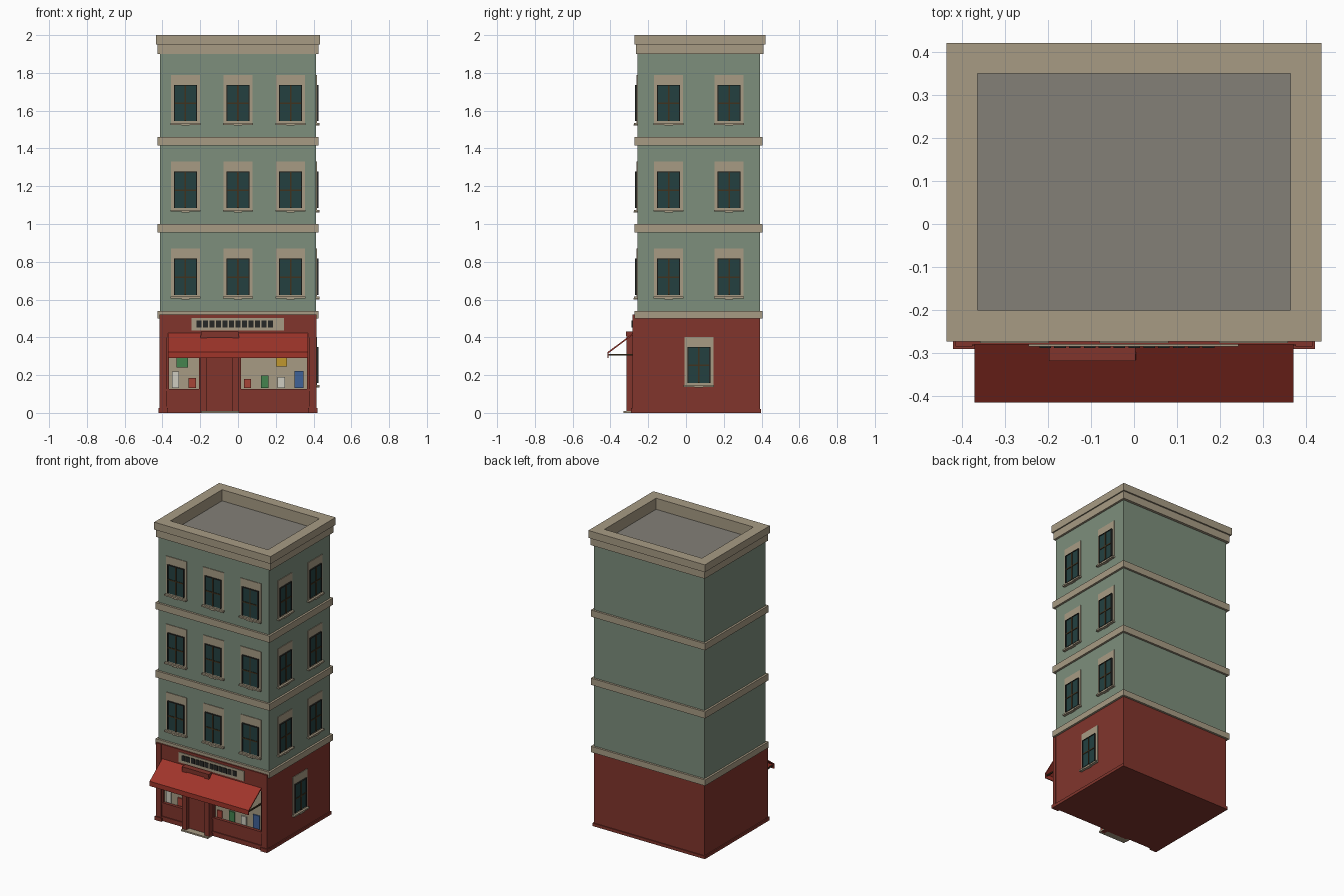
import bpy, bmesh, math
from mathutils import Matrix, Vector

if "Cube" in bpy.data.objects:
    bpy.data.objects.remove(bpy.data.objects["Cube"])


def mat(name, r, g, b):
    m = bpy.data.materials.new(name)
    m.diffuse_color = [(c / 255) ** 2.2 for c in (r, g, b)] + [1]
    m.use_nodes = True
    m.node_tree.nodes["Principled BSDF"].inputs["Base Color"].default_value = m.diffuse_color
    return m


RED = mat("red_paint", 128, 56, 48)
AWN = mat("awning_red", 158, 56, 46)
GREEN = mat("green_wall", 124, 141, 123)
BEIGE = mat("beige_stone", 166, 154, 131)
ROOF = mat("roof_grey", 130, 127, 119)
GLASS = mat("dark_glass", 40, 66, 66)
WOOD = mat("dark_wood", 66, 54, 36)
DARK = mat("charcoal", 42, 44, 42)
WHITE = mat("off_white", 205, 203, 190)
BLUE = mat("blue_goods", 66, 98, 150)
LEAF = mat("green_goods", 70, 130, 80)
ROSE = mat("red_goods", 165, 70, 58)
GOLD = mat("yellow_goods", 190, 150, 50)


def boxes(name, material, items, place=Matrix()):
    """One object made of boxes given as (x0, x1, y0, y1, z0, z1)."""
    bm = bmesh.new()
    for x0, x1, y0, y1, z0, z1 in items:
        c = Vector((x0 + x1, y0 + y1, z0 + z1)) / 2
        size = Matrix.Diagonal((x1 - x0, y1 - y0, z1 - z0, 1))
        bmesh.ops.create_cube(bm, size=1, matrix=place @ Matrix.Translation(c) @ size)
    me = bpy.data.meshes.new(name)
    bm.to_mesh(me)
    bm.free()
    me.materials.append(material)
    ob = bpy.data.objects.new(name, me)
    bpy.context.collection.objects.link(ob)
    return ob


def prism(name, material, profile, x0, x1):
    """Extrude a (y, z) profile along x."""
    bm = bmesh.new()
    f = bm.faces.new([bm.verts.new((x0, y, z)) for y, z in profile])
    r = bmesh.ops.extrude_face_region(bm, geom=[f])
    bmesh.ops.translate(bm, vec=(x1 - x0, 0, 0),
                        verts=[v for v in r["geom"] if isinstance(v, bmesh.types.BMVert)])
    bmesh.ops.recalc_face_normals(bm, faces=bm.faces)
    me = bpy.data.meshes.new(name)
    bm.to_mesh(me)
    bm.free()
    me.materials.append(material)
    ob = bpy.data.objects.new(name, me)
    bpy.context.collection.objects.link(ob)


def ring(x, y0, y1, z0, z1, ix, iy0, iy1):
    """Four boxes around a rectangular opening."""
    return [(-x, x, y0, iy0, z0, z1), (-x, x, iy1, y1, z0, z1),
            (-x, -ix, iy0, iy1, z0, z1), (ix, x, iy0, iy1, z0, z1)]


FRONT, BACK, SIDE = -0.258, 0.392, 0.413

# Main walls
boxes("ground_floor", RED, [(-SIDE, SIDE, FRONT, BACK, 0, 0.51)])
boxes("plinth", RED, [(-0.42, 0.42, -0.265, 0.398, 0, 0.02)])
boxes("upper_walls", GREEN, [(-SIDE, SIDE, FRONT, BACK, 0.51, 1.91)])

# Floor bands, stepped cornice and sunken roof
boxes("floor_bands", BEIGE, [(-0.427, 0.427, -0.272, 0.406, a, b)
                             for a, b in ((0.50, 0.54), (0.955, 1.0), (1.415, 1.46))])
boxes("cornice_lower", BEIGE, ring(0.427, -0.265, 0.41, 1.90, 1.95, 0.364, -0.2, 0.35))
boxes("cornice_upper", BEIGE, ring(0.435, -0.273, 0.42, 1.95, 2.0, 0.364, -0.2, 0.35))
boxes("roof_deck", ROOF, [(-0.37, 0.37, -0.21, 0.36, 1.90, 1.925)])


# Windows: stone surround, dark frame, glass, bars and sill
def window(place):
    w, g = 0.077, 0.058
    boxes("window_surround", BEIGE, [(-w, w, -0.004, 0.004, 0, 0.265)], place)
    boxes("window_glass", GLASS, [(-g, g, -0.009, 0, 0.02, 0.21)], place)
    boxes("window_bars", WOOD, [(-0.004, 0.004, -0.013, 0, 0.02, 0.21),
                                (-g, g, -0.012, 0, 0.109, 0.117)], place)
    boxes("window_frame", DARK, [(s * g - 0.003, s * g + 0.003, -0.013, 0, 0.02, 0.212)
                                 for s in (-1, 1)]
          + [(-g, g, -0.013, 0, 0.207, 0.212)], place)
    boxes("window_sill", BEIGE, [(-0.08, 0.08, -0.018, 0, 0, 0.01),
                                 (-0.022, 0.022, -0.019, 0, -0.004, 0.002)], place)


turn = Matrix.Rotation(math.pi / 2, 4, "Z")
for z in (0.605, 1.065, 1.525):
    for x in (-0.278, 0, 0.278):
        window(Matrix.Translation((x, FRONT, z)))
    for y in (-0.092, 0.228):
        window(Matrix.Translation((SIDE, y, z)) @ turn)
window(Matrix.Translation((SIDE, 0.068, 0.138)) @ turn)

# Shop front: corner piers, fascia, stall panels and display backing
boxes("corner_piers", RED, [(-0.415, -0.375, -0.284, FRONT, 0, 0.52),
                            (0.375, 0.415, -0.284, FRONT, 0, 0.52)])
boxes("pier_feet", RED, [(-0.42, -0.37, -0.29, FRONT, 0, 0.025),
                         (0.37, 0.42, -0.29, FRONT, 0, 0.025)])
boxes("fascia", RED, [(-0.375, 0.375, -0.28, FRONT, 0.40, 0.52)])
boxes("stall_panels", RED, [(-0.375, -0.195, -0.276, FRONT, 0, 0.125),
                            (0, 0.375, -0.276, FRONT, 0, 0.125)])
boxes("stall_rails", RED, [(a, b, -0.282, FRONT, z, z + 0.012)
                           for a, b in ((-0.375, -0.195), (0, 0.375))
                           for z in (0.022, 0.115)])
boxes("display_backing", BEIGE, [(-0.375, -0.195, -0.262, FRONT, 0.125, 0.40),
                                 (0, 0.375, -0.262, FRONT, 0.125, 0.40)])
boxes("display_posts", RED, [(x, x + 0.01, -0.276, FRONT, 0.12, 0.40)
                             for x in (-0.375, -0.207, 0.005, 0.365)])

# Goods on show
for x0, x1, z0, z1, m in ((-0.35, -0.312, 0.132, 0.22, WHITE), (-0.262, -0.222, 0.132, 0.185, ROSE),
                          (-0.325, -0.265, 0.24, 0.29, LEAF), (0.032, 0.068, 0.132, 0.18, ROSE),
                          (0.122, 0.162, 0.132, 0.198, LEAF), (0.21, 0.25, 0.132, 0.19, WHITE),
                          (0.3, 0.348, 0.132, 0.222, BLUE), (0.2, 0.26, 0.245, 0.29, GOLD)):
    boxes("display_item", m, [(x0, x1, -0.27, FRONT, z0, z1)])

# Door portal, door and step
boxes("door_jambs", RED, [(-0.198, -0.165, -0.316, FRONT, 0, 0.41),
                          (-0.028, 0.005, -0.316, FRONT, 0, 0.41)])
boxes("door_head", RED, [(-0.19, -0.003, -0.312, FRONT, 0.34, 0.412),
                         (-0.197, 0.003, -0.318, FRONT, 0.408, 0.43)])
boxes("door", RED, [(-0.165, -0.028, -0.286, FRONT, 0, 0.34)])
boxes("door_step", BEIGE, [(-0.195, 0.005, -0.33, FRONT, 0, 0.01)])

# Sign board with plain dark slats
boxes("sign_board", BEIGE, [(-0.245, 0.243, -0.284, -0.27, 0.435, 0.503)])
boxes("sign_slats", DARK, [(-0.22 + i * 0.0345, -0.193 + i * 0.0345, -0.288, -0.28, 0.453, 0.488)
                           for i in range(12)])

# Awning: sloping sheet with valance, side rods below
prism("awning", AWN, [(-0.27, 0.43), (-0.415, 0.322), (-0.415, 0.29),
                      (-0.409, 0.29), (-0.409, 0.317), (-0.27, 0.421)], -0.37, 0.37)
boxes("awning_rods", WOOD, [(s * 0.36 - 0.004, s * 0.36 + 0.004, -0.412, -0.262, 0.304, 0.312)
                            for s in (-1, 1)])
